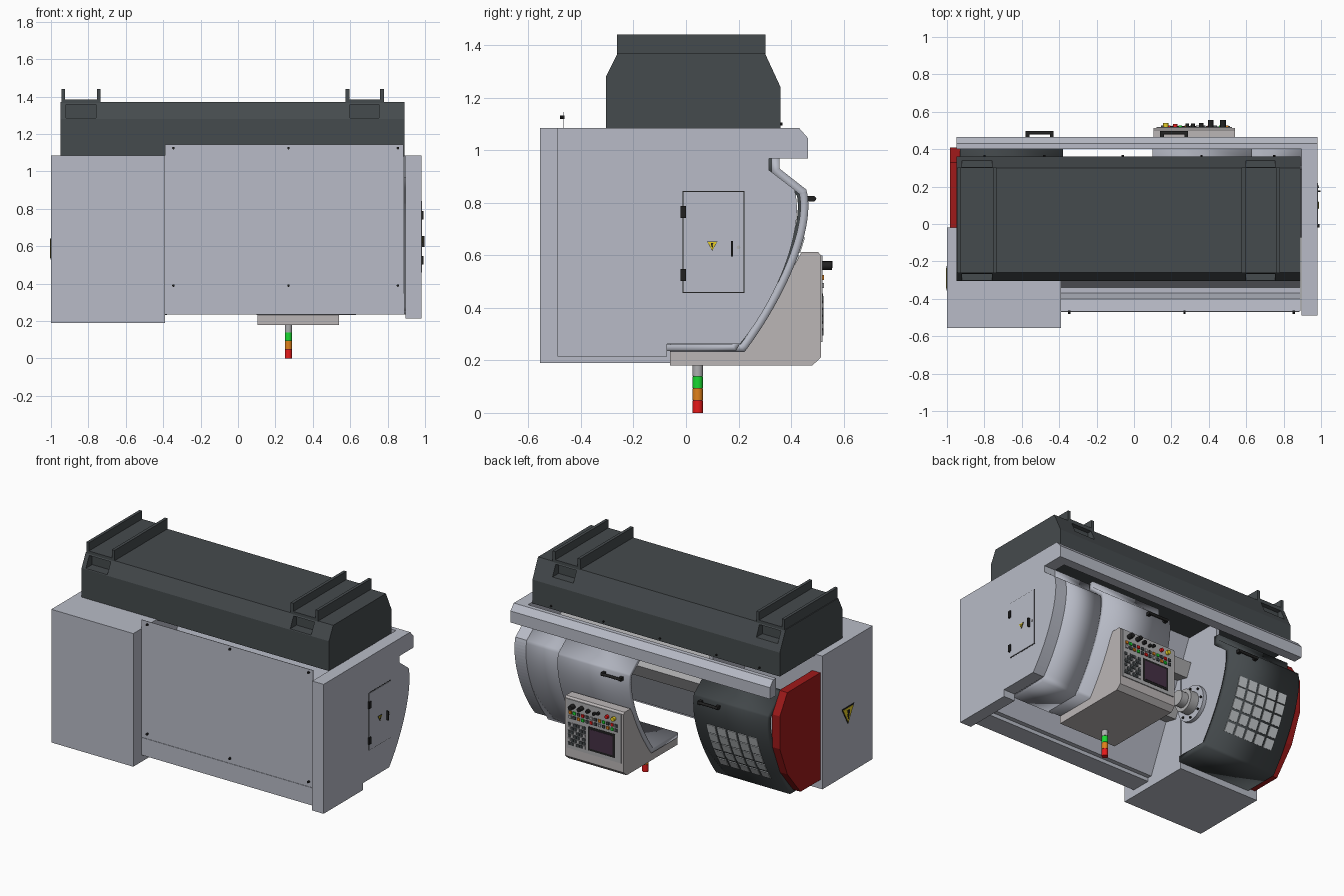
import bpy, bmesh, math
from mathutils import Vector
from mathutils.geometry import interpolate_bezier

if "Cube" in bpy.data.objects:
    bpy.data.objects.remove(bpy.data.objects["Cube"])


def mat(name, r, g, b):
    m = bpy.data.materials.new(name)
    m.diffuse_color = (r, g, b, 1)
    m.use_nodes = True
    m.node_tree.nodes["Principled BSDF"].inputs["Base Color"].default_value = m.diffuse_color
    return m


BODY = mat("body_grey", .48, .50, .57)
DARK = mat("dark_grey", .06, .07, .075)
BLACK = mat("black", .015, .015, .015)
RED = mat("red", .35, .01, .01)
WARM = mat("warm_grey", .50, .47, .47)
STEEL = mat("steel", .42, .42, .43)
WHITE = mat("window_white", .6, .63, .65)
YELLOW = mat("yellow", .8, .62, .02)
GREEN = mat("green", .01, .7, .03)
ORANGE = mat("orange", .75, .22, .01)
BRIGHT_RED = mat("bright_red", .8, .01, .01)
SCREEN = mat("screen", .06, .03, .06)


def finish(name, bm, m):
    me = bpy.data.meshes.new(name)
    bmesh.ops.recalc_face_normals(bm, faces=bm.faces)
    bm.to_mesh(me)
    bm.free()
    ob = bpy.data.objects.new(name, me)
    bpy.context.collection.objects.link(ob)
    me.materials.append(m)
    return ob


def box(name, x, y, z, m=BODY, bevel=0):
    bm = bmesh.new()
    bmesh.ops.create_cube(bm, size=1)
    for v in bm.verts:
        v.co = [(a[0] + a[1]) / 2 + c * (a[1] - a[0]) for a, c in zip((x, y, z), v.co)]
    if bevel:
        bmesh.ops.bevel(bm, geom=bm.edges[:], offset=bevel, segments=2, affect='EDGES')
    return finish(name, bm, m)


def extrude(name, pts, x0, x1, m=BODY):
    """Solid with a (y, z) outline, running along x."""
    bm = bmesh.new()
    f = bm.faces.new([bm.verts.new((x0, *p)) for p in pts])
    r = bmesh.ops.extrude_face_region(bm, geom=[f])
    bmesh.ops.translate(bm, vec=(x1 - x0, 0, 0),
                        verts=[v for v in r["geom"] if isinstance(v, bmesh.types.BMVert)])
    return finish(name, bm, m)


def sheet(name, pts, x0, x1, m=BODY, t=.025):
    """Bent sheet along x following an open (y, z) profile, thickened inwards."""
    verts = [(x, *p) for p in pts for x in (x0, x1)]
    faces = [(2 * i, 2 * i + 1, 2 * i + 3, 2 * i + 2) for i in range(len(pts) - 1)]
    me = bpy.data.meshes.new(name)
    me.from_pydata(verts, [], faces)
    me.materials.append(m)
    ob = bpy.data.objects.new(name, me)
    bpy.context.collection.objects.link(ob)
    s = ob.modifiers.new("thick", 'SOLIDIFY')
    s.thickness, s.offset, s.use_even_offset = t, 1, True
    smooth(ob)
    return ob


def smooth(ob):
    bpy.ops.object.select_all(action='DESELECT')
    ob.select_set(True)
    bpy.context.view_layer.objects.active = ob
    bpy.ops.object.shade_smooth_by_angle(angle=math.radians(25))


def cyl(name, a, b, r, m, n=24):
    a, b = Vector(a), Vector(b)
    bm = bmesh.new()
    bmesh.ops.create_cone(bm, cap_ends=True, segments=n, radius1=r, radius2=r, depth=(b - a).length)
    ob = finish(name, bm, m)
    ob.rotation_euler = (b - a).to_track_quat('Z', 'Y').to_euler()
    ob.location = (a + b) / 2
    smooth(ob)
    return ob


def arc(a, h1, h2, b, n=25):
    return [tuple(p) for p in interpolate_bezier(*[Vector(p) for p in (a, h1, h2, b)], n)]


outer = arc((.223, .232), (.365, .42), (.50, .70), (.458, .85), 41)
inner = arc((.205, .262), (.345, .43), (.455, .70), (.413, .85))

# base casting with pockets, ribs and pads
base = extrude("base", [(-.305, 1.08), (-.305, 1.28), (-.26, 1.37), (.30, 1.37), (.36, 1.24), (.36, 1.08)],
               -.95, .89, DARK)
for x0, x1 in ((-.945, -.735), (.575, .78)):
    for xa in (x0, x1 - .02):
        box("foot_rib", (xa, xa + .02), (-.262, .302), (1.29, 1.44), DARK)
    box("foot_pad", (x0 + .02, x1 - .02), (-.262, .302), (1.36, 1.385), DARK)
    for ya, yb in ((-.33, -.235), (.275, .40)):
        cut = box("pocket_cutter", (x0 + .025, x1 - .025), (ya, yb), (1.285, 1.358), DARK)
        cut.hide_render = True
        cut.hide_set(True)
        mod = base.modifiers.new("pocket", 'BOOLEAN')
        mod.operation, mod.object = 'DIFFERENCE', cut
for x in (-.8, -.48, -.06, .36, .75):
    cyl("base_bolt", (x, .355, 1.10), (x, .368, 1.10), .006, BLACK, 10)

# cabinet and end panel
box("headstock_cabinet", (-1, -.39), (-.555, -.02), (.19, 1.085))
extrude("end_panel", [(-.49, .215), (-.072, .215), (-.072, .262)] + inner +
        [(.315, .925), (.315, .968), (.465, .968), (.465, 1.045), (.43, 1.085), (-.49, 1.085)], .895, .98)

# fixed cover, sliding door, dark headstock door, front rail
sheet("fixed_cover", [(-.072, .235), (.19, .235)] + inner + [(.315, .925), (.315, .97)], .59, .895)
top = [(.356, .93), (.356, .97)]
sheet("sliding_door", [(-.06, .232)] + outer + top, .10, .63, BODY, .03)
sheet("headstock_door", [(-.02, .232)] + outer + top, -.93, -.38, DARK, .04)
extrude("headstock_wall", [(-.05, .25), (.20, .25)] + inner + [(.315, .93), (.315, 1.08), (-.05, 1.08)], -.42, -.395)
extrude("front_rail", [(.40, .968), (.465, .968), (.465, 1.045), (.43, 1.085), (.40, 1.085)], -.95, .90)

# red end cover
extrude("red_end_cover", [(-.02, .25), (.19, .25), (.33, .42), (.41, .62), (.41, .84), (.33, .97), (-.02, .97)],
        -.985, -.925, RED)

# back sheet and chip trough
box("back_sheet", (-.39, .885), (-.467, -.464), (.235, 1.145))
box("back_sheet_lip", (-.39, .885), (-.470, -.464), (.35, .355))
extrude("chip_trough", [(-.464, .235), (-.33, .235), (-.33, .26), (-.37, .26), (-.385, .30), (-.40, .34), (-.464, .35)],
        -.39, .89)
for x in (-.345, .27, .855):
    for z in (.39, 1.125):
        cyl("sheet_screw", (x, -.463, z), (x, -.48, z), .007, BLACK, 10)

# slanted bed with ways, spindle
extrude("slant_bed", [(-.34, .26), (-.30, .26), (.06, 1.08), (-.04, 1.08)], -.39, .89)
for k in (.45, .75):
    y, z = -.30 + .36 * k, .26 + .82 * k
    extrude("guide_way", [(y - .02, z - .05), (y + .07, z - .07), (y + .11, z + .02), (y + .02, z + .05)], -.39, .89, STEEL)
cyl("spindle_flange", (-.40, .10, .59), (-.37, .10, .59), .12, BODY, 40)
cyl("spindle_nose", (-.38, .10, .59), (-.31, .10, .59), .075, STEEL, 32)
cyl("chuck", (-.32, .10, .59), (-.26, .10, .59), .05, STEEL, 32)
for i in range(8):
    a = i * math.tau / 8
    y, z = .10 + .1 * math.cos(a), .59 + .1 * math.sin(a)
    cyl("flange_bolt", (-.38, y, z), (-.362, y, z), .007, BLACK, 8)

# window grid on the dark door
for r in range(5):
    i = 9 + 4 * r
    (y, z), (y0, z0), (y1, z1) = outer[i], outer[i - 1], outer[i + 1]
    for c in range(5):
        w = box("door_window", (-.031, .031), (-.006, .004), (-.031, .031), WHITE)
        w.location = (-.50 - c * .078, y, z)
        w.rotation_euler.x = math.atan2(y0 - y1, z1 - z0)

# door handles
for x in (-.505, .215):
    cyl("handle_bar", (x - .075, .487, .815), (x + .075, .487, .815), .009, BLACK, 12)
    for s in (-.065, .065):
        box("handle_post", (x + s - .01, x + s + .01), (.45, .49), (.804, .826), BLACK)

# electrical hatch on the end panel
box("hatch_gap", (.97, .981), (-.013, .223), (.457, .845), BLACK)
box("hatch", (.975, .984), (-.009, .219), (.461, .841))
for z in (.525, .765):
    box("hatch_hinge", (.978, .992), (-.02, 0), (z - .023, z + .023), BLACK)
box("hatch_handle", (.982, .998), (.171, .179), (.595, .655), BLACK)
cyl("hatch_lock", (.98, .20, .63), (.988, .20, .63), .007, STEEL, 12)


def warning(side, x, y, z, s):
    tri = lambda k: [(y - s * k, z + s * .85 * k), (y, z - s * .95 * k), (y + s * k, z + s * .85 * k)]
    extrude("warning_border", tri(1), x, x + side * .003, BLACK)
    extrude("warning_sign", tri(.86), x, x + side * .005, YELLOW)
    extrude("warning_bolt", [(y - .2 * s, z + .5 * s), (y + .2 * s, z + .5 * s), (y + .05 * s, z + .1 * s),
            (y + .2 * s, z + .1 * s), (y, z - .5 * s), (y - .2 * s, z + .1 * s)], x, x + side * .006, BLACK)


warning(1, .984, .10, .636, .02)
warning(-1, -1, -.29, .59, .065)

# control console
extrude("console", [(-.06, .18), (.48, .18), (.513, .21), (.513, .60), (.503, .612), (.44, .612), (.24, .255),
                    (.22, .237), (-.06, .237)], .105, .54, WARM)
box("console_plate", (.12, .525), (.51, .519), (.27, .60), STEEL)
box("console_screen_frame", (.165, .365), (.515, .521), (.295, .455), BLACK)
box("console_screen", (.18, .35), (.515, .523), (.31, .44), SCREEN)
for i in range(6):
    for j in range(6):
        x, z = .385 + i * .022, .295 + j * .026
        box("key", (x, x + .017), (.515, .524), (z, z + .02), DARK if (i + j) % 3 else STEEL)
for i in range(12):
    for j in range(2):
        x, z = .145 + i * .031, .475 + j * .03
        m = (DARK, STEEL, GREEN, DARK, ORANGE, BRIGHT_RED, DARK)[(i * 2 + j * 3) % 7]
        box("push_button", (x, x + .019), (.515, .526), (z, z + .019), m)
for x, z, r, d, m in ((.17, .56, .014, .02, YELLOW), (.22, .56, .012, .016, BRIGHT_RED), (.285, .565, .01, .018, BLACK),
                      (.315, .555, .01, .018, BLACK), (.36, .56, .012, .022, BLACK), (.41, .565, .014, .038, BLACK),
                      (.475, .56, .016, .036, BLACK)):
    cyl("knob", (x, .515, z), (x, .519 + d, z), r, m, 16)

# signal lamp hanging under the console
for z0, z1, m in ((0, .048, BRIGHT_RED), (.05, .093, ORANGE), (.095, .138, GREEN), (.14, .182, STEEL)):
    cyl("signal_lamp", (.27, .045, z0), (.27, .045, z1), .02, m, 28)
cyl("lamp_core", (.27, .045, .01), (.27, .045, .17), .018, BLACK, 20)
